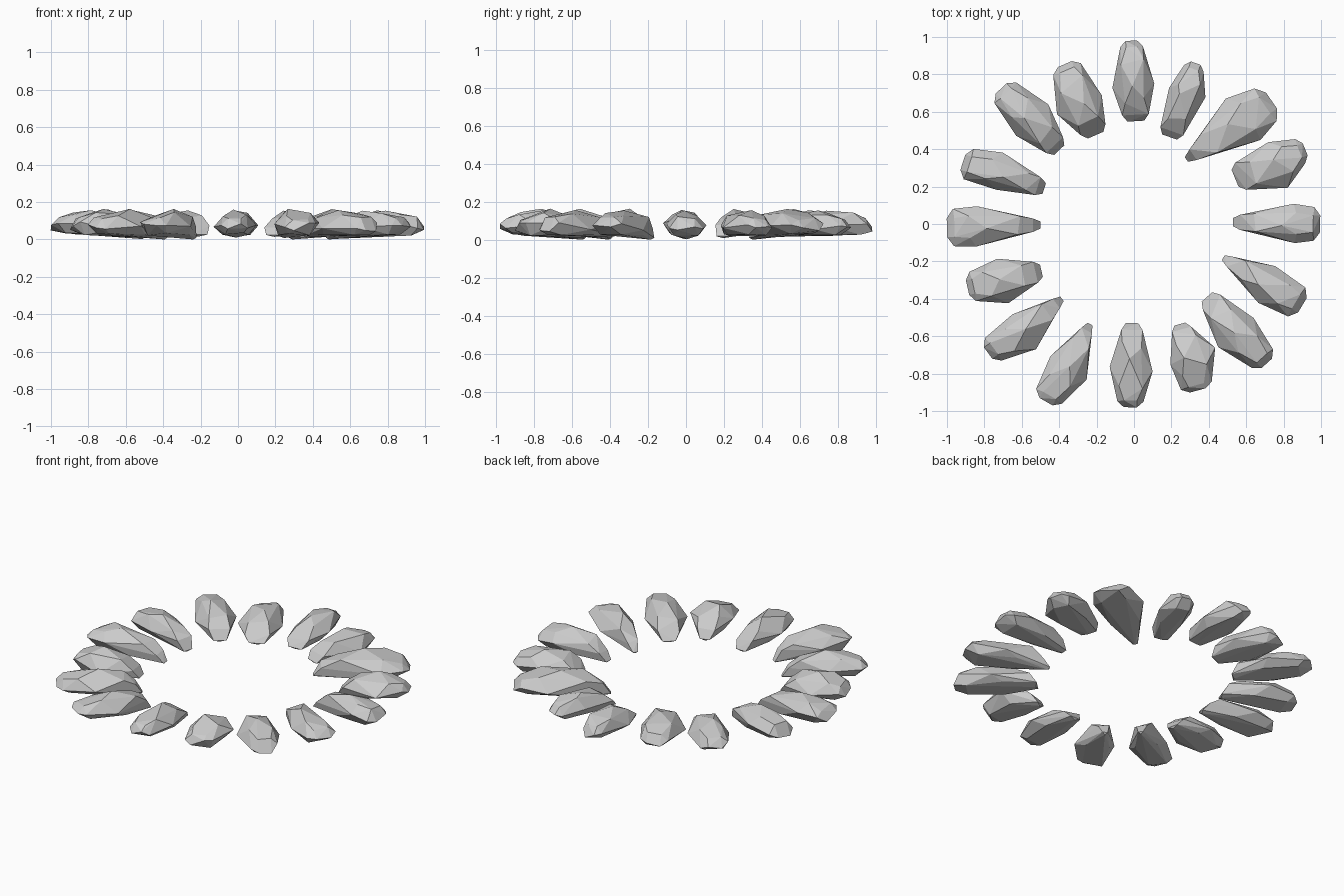
import bpy, bmesh, random
from math import radians
from mathutils import Vector

random.seed(7)

# Each stone: inner end x, y, outer end x, y, inner half width,
# position of the widest part, left and right half widths there, outer half width
STONES = [
    (.53, .01, .995, 0, .03, .72, .105, .105, .09),
    (.54, .245, .915, .40, .065, .6, .11, .155, .07),
    (.28, .345, .735, .66, .02, .68, .148, .14, .105),
    (.19, .465, .33, .86, .055, .6, .09, .11, .055),
    (.01, .55, -.015, .98, .06, .45, .115, .11, .06),
    (-.205, .475, -.37, .855, .06, .47, .145, .115, .08),
    (-.40, .395, -.71, .725, .05, .5, .115, .125, .08),
    (-.48, .19, -.915, .33, .04, .55, .085, .115, .085),
    (-.50, -.005, -1, -.02, .025, .68, .105, .11, .10),
    (-.495, -.25, -.89, -.34, .045, .55, .13, .115, .08),
    (-.385, -.40, -.78, -.69, .02, .55, .135, .09, .075),
    (-.235, -.535, -.47, -.95, .02, .55, .13, .10, .08),
    (-.01, -.53, -.02, -.98, .045, .55, .115, .115, .07),
    (.245, -.535, .34, -.89, .04, .5, .15, .105, .085),
    (.39, -.39, .71, -.745, .05, .5, .11, .135, .075),
    (.477, -.18, .90, -.435, .02, .55, .105, .11, .09),
]


def build_stone(name, xi, yi, xo, yo, wi, tw, wl, wr, wo):
    start, end = Vector((xi, yi, 0)), Vector((xo, yo, 0))
    axis = end - start
    left = Vector((-axis.y, axis.x, 0)).normalized()
    bm = bmesh.new()

    def rnd(a):
        return random.uniform(-a, a)

    def add(t, v, z):
        bm.verts.new(start + axis * t + left * v + Vector((0, 0, max(z, 0))))

    tip_z = .4 * wi - .008
    for side, w in ((1, wl), (-1, wr)):
        # pointed inner end
        add(0, side * wi * .75, tip_z + .01)
        add(.08, side * (wi + .1 * w), .07 + rnd(.015))
        # widest belt and outer end
        add(tw + rnd(.04), side * w, .07 + rnd(.02))
        add(.93, side * wo, .075 + rnd(.02))
        add(1, side * wo * .5, .065 + rnd(.025))
        # crown facets
        add(.25 + rnd(.05), side * w * .45, .12 + rnd(.012))
        add(.72 + rnd(.06), side * w * .55, .135 + rnd(.012))
        add(.92, side * wo * .5, .112 + rnd(.01))
        # underside facets
        add(.4, side * w * .6, .025)
        add(.85, side * wo * .7, .028 + rnd(.008))
    add(.02, 0, tip_z)
    add(.5 + rnd(.08), rnd(.03), .158 + rnd(.006))

    res = bmesh.ops.convex_hull(bm, input=bm.verts)
    loose = [v for v in bm.verts if not v.link_faces]
    bmesh.ops.delete(bm, geom=loose, context='VERTS')
    bmesh.ops.dissolve_limit(bm, angle_limit=radians(6),
                             verts=bm.verts[:], edges=bm.edges[:])
    bmesh.ops.recalc_face_normals(bm, faces=bm.faces)
    mesh = bpy.data.meshes.new(name)
    bm.to_mesh(mesh)
    bm.free()
    bpy.context.collection.objects.link(bpy.data.objects.new(name, mesh))


# Ring of faceted stones
for i, s in enumerate(STONES):
    build_stone(f"ring_stone_{i + 1}", *s)
